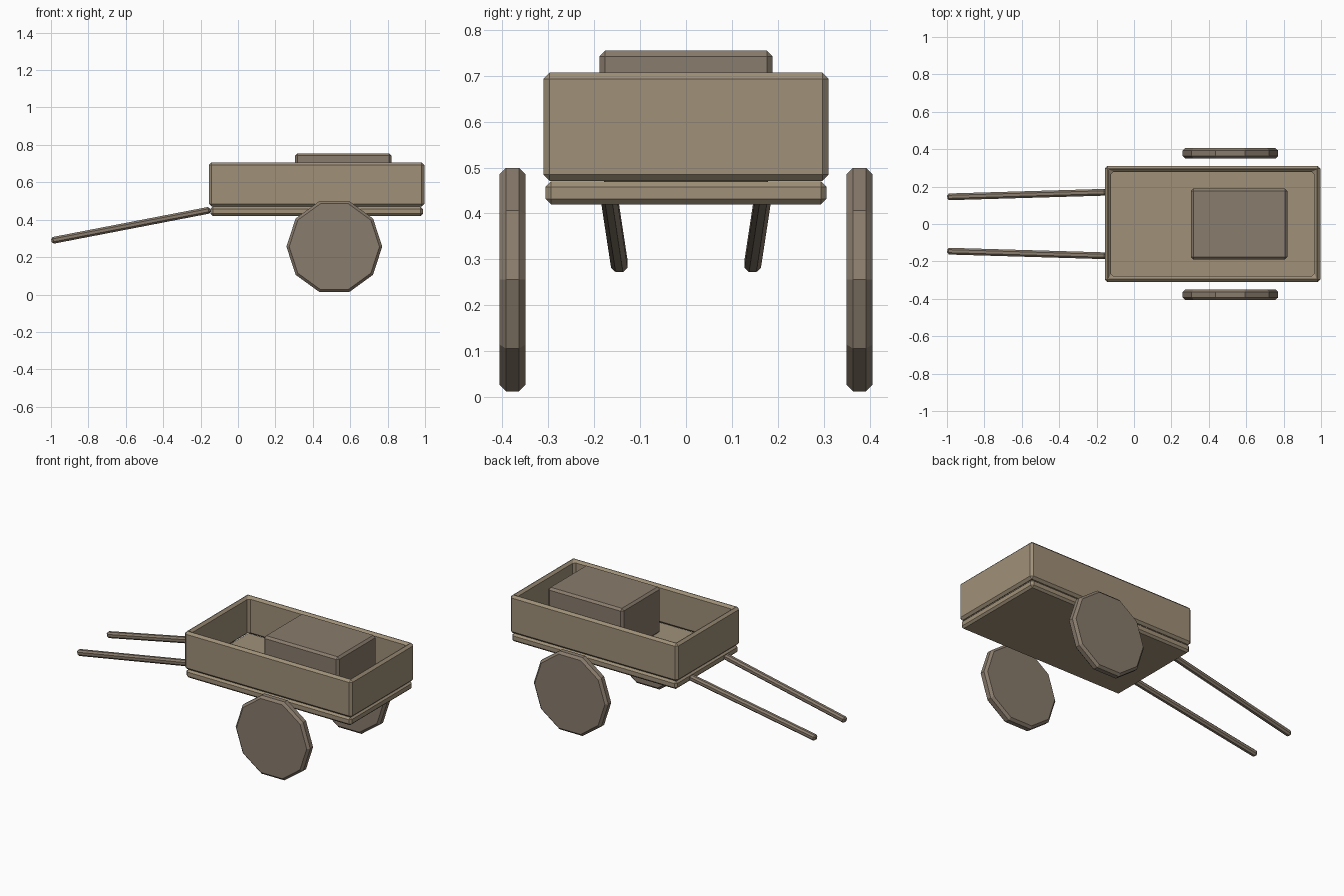
import bpy, bmesh, math
from mathutils import Vector, Matrix

if "Cube" in bpy.data.objects:
    bpy.data.objects.remove(bpy.data.objects["Cube"], do_unlink=True)


def material(name, rgb):
    m = bpy.data.materials.new(name)
    m.use_nodes = True
    m.diffuse_color = (*rgb, 1)
    m.node_tree.nodes["Principled BSDF"].inputs["Base Color"].default_value = (*rgb, 1)
    return m


light_wood = material("light_wood", (0.35, 0.28, 0.19))
dark_wood = material("dark_wood", (0.25, 0.20, 0.15))


def finish(name, bm, mat, bevel, wall=0):
    """Turn a bmesh into a flat-shaded object with chamfered edges."""
    mesh = bpy.data.meshes.new(name)
    bmesh.ops.recalc_face_normals(bm, faces=bm.faces)
    bm.to_mesh(mesh)
    bm.free()
    mesh.materials.append(mat)
    obj = bpy.data.objects.new(name, mesh)
    bpy.context.collection.objects.link(obj)
    if wall:
        solid = obj.modifiers.new("Wall", "SOLIDIFY")
        solid.thickness = wall
        solid.offset = -1
        solid.use_even_offset = True
    chamfer = obj.modifiers.new("Chamfer", "BEVEL")
    chamfer.width = bevel
    chamfer.segments = 1
    chamfer.limit_method = "ANGLE"
    chamfer.angle_limit = math.radians(45)
    return obj


def box(name, lo, hi, mat, bevel, wall=0):
    lo, hi = Vector(lo), Vector(hi)
    bm = bmesh.new()
    bmesh.ops.create_cube(bm, size=1, matrix=Matrix.LocRotScale((lo + hi) / 2, None, hi - lo))
    if wall:
        # Leave only the four upright sides
        bm.normal_update()
        caps = [f for f in bm.faces if abs(f.normal.z) > 0.5]
        bmesh.ops.delete(bm, geom=caps, context="FACES_ONLY")
    return finish(name, bm, mat, bevel, wall)


# Bed, open side walls and cargo crate
box("bed", (-0.147, -0.306, 0.42), (0.988, 0.306, 0.47), light_wood, 0.012)
box("side_walls", (-0.155, -0.311, 0.471), (0.996, 0.311, 0.707), light_wood, 0.014, wall=0.032)
box("crate", (0.304, -0.189, 0.468), (0.82, 0.189, 0.755), dark_wood, 0.013)

for side, label in ((1, "left"), (-1, "right")):
    # Ten-sided solid wheel standing on a corner
    bm = bmesh.new()
    place = (Matrix.Translation((0.515, side * 0.378, 0.256))
             @ Matrix.Rotation(math.pi / 2, 4, "X")
             @ Matrix.Rotation(math.pi / 10, 4, "Z"))
    bmesh.ops.create_cone(bm, cap_ends=True, segments=10, radius1=0.256, radius2=0.256,
                          depth=0.056, matrix=place)
    finish(label + "_wheel", bm, dark_wood, 0.014)

    # Sloping pull handle
    start = Vector((-0.148, side * 0.17, 0.452))
    end = Vector((-0.997, side * 0.145, 0.288))
    along = end - start
    place = Matrix.LocRotScale((start + end) / 2, along.to_track_quat("X", "Z"),
                               Vector((along.length, 0.036, 0.036)))
    bm = bmesh.new()
    bmesh.ops.create_cube(bm, size=1, matrix=place)
    finish(label + "_handle", bm, dark_wood, 0.01)
